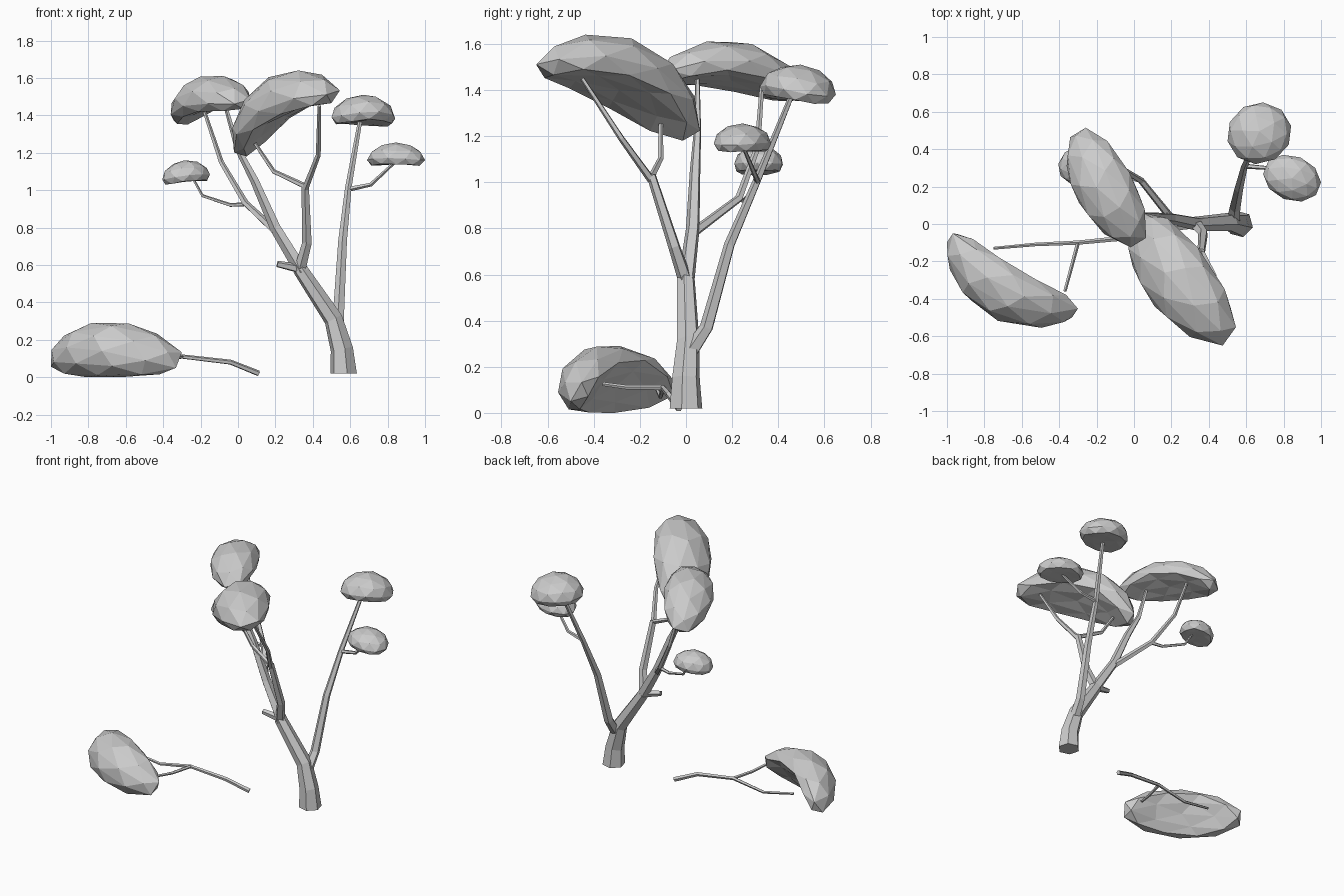
import bpy, bmesh, math
from mathutils import Vector, Matrix

cube = bpy.data.objects.get("Cube")
if cube:
    bpy.data.objects.remove(cube)

grey = bpy.data.materials.new("plain grey")
grey.use_nodes = True
COLOUR = (0.6, 0.6, 0.6, 1)
grey.diffuse_color = COLOUR
grey.node_tree.nodes["Principled BSDF"].inputs["Base Color"].default_value = COLOUR


def finish(name, bm):
    bmesh.ops.recalc_face_normals(bm, faces=bm.faces)
    mesh = bpy.data.meshes.new(name)
    bm.to_mesh(mesh)
    bm.free()
    mesh.materials.append(grey)
    bpy.context.collection.objects.link(bpy.data.objects.new(name, mesh))


def limb(name, points, start, end, sides=5):
    """Tapered low-poly tube through the points."""
    pts = [Vector(p) for p in points]
    bm = bmesh.new()
    rings = []
    direction = (pts[1] - pts[0]).normalized()
    side = direction.orthogonal().normalized()
    for i, p in enumerate(pts):
        ahead = pts[min(i + 1, len(pts) - 1)] - pts[max(i - 1, 0)]
        if name == "trunk" and i == 0:
            ahead = Vector((0, 0, 1))
        ahead.normalize()
        side = (side - ahead * side.dot(ahead)).normalized()
        up = ahead.cross(side)
        r = start + (end - start) * i / (len(pts) - 1)
        ring = []
        for k in range(sides):
            a = math.tau * k / sides
            ring.append(bm.verts.new(p + r * (math.cos(a) * side + math.sin(a) * up)))
        rings.append(ring)
    for a, b in zip(rings, rings[1:]):
        for k in range(sides):
            n = (k + 1) % sides
            bm.faces.new((a[k], a[n], b[n], b[k]))
    bm.faces.new(rings[0])
    bm.faces.new(rings[-1])
    finish(name, bm)


def canopy(name, low, high, along, up, size, bend):
    """Flat-bottomed faceted clump, arched along its length, fitted to a box."""
    w = Vector(up).normalized()
    u = Vector(along)
    u = (u - w * u.dot(w)).normalized()
    turn = Matrix((u, w.cross(u), w)).transposed()
    bm = bmesh.new()
    bmesh.ops.create_icosphere(bm, subdivisions=2, radius=1)
    for v in bm.verts:
        x, y, z = v.co
        z = z if z > 0 else max(z * 0.8, -0.4)
        v.co = turn @ Vector((x * size[0], y * size[1], z * size[2] - bend * x * x))
    for axis in range(3):
        values = [v.co[axis] for v in bm.verts]
        a, b = min(values), max(values)
        for v in bm.verts:
            t = (v.co[axis] - a) / (b - a)
            v.co[axis] = low[axis] + t * (high[axis] - low[axis])
    finish(name, bm)


# Trunk and main limbs
limb("trunk", [(.565, 0, .02), (.555, 0, .15), (.51, .01, .31), (.33, 0, .58)], .073, .04, 6)
limb("left_limb", [(.345, 0, .56), (.2, .03, .8), (.09, .04, 1.05), (0, .05, 1.22),
                   (-.07, .05, 1.46)], .038, .01)
limb("front_limb", [(.33, 0, .57), (.37, -.05, .72), (.36, -.15, 1.03)], .033, .021)
limb("back_limb", [(.53, .01, .25), (.54, .09, .37), (.56, .19, .73), (.59, .31, 1.01),
                   (.655, .46, 1.38)], .037, .012)
limb("broken_stub", [(.33, 0, .58), (.21, -.02, .605)], .026, .018)

# Thin branches reaching the clumps
limb("front_twig_outer", [(.36, -.15, 1.01), (.43, -.28, 1.19), (.435, -.45, 1.45)], .018, .01)
limb("front_twig_inner", [(.36, -.15, 1.02), (.19, -.11, 1.1), (.09, -.11, 1.25)], .016, .01)
limb("rear_left_branch", [(.2, .03, .78), (.04, .23, .93), (-.09, .31, 1.15),
                          (-.18, .33, 1.42)], .022, .01)
limb("rear_left_twig", [(.04, .23, .925), (-.04, .25, .92), (-.19, .3, .97),
                        (-.24, .32, 1.06)], .012, .007)
limb("back_twig", [(.59, .31, 1.005), (.71, .3, 1.03), (.84, .25, 1.15)], .014, .008)

# Fallen bough on the ground
limb("fallen_bough", [(.11, -.03, .02), (-.04, -.075, .08), (-.3, -.1, .11),
                      (-.53, -.11, .07), (-.75, -.13, .11)], .016, .008)
limb("fallen_twig", [(-.3, -.1, .11), (-.34, -.25, .11), (-.37, -.36, .125)], .011, .009)

# Leaf clumps
canopy("front_canopy", (-.03, -.65, 1.18), (.545, .06, 1.64),
       (.7, -.7, .35), (-.4, .12, .9), (.43, .19, .16), .11)
canopy("rear_left_canopy", (-.36, -.125, 1.35), (.065, .515, 1.61),
       (-.5, .85, -.05), (-.3, 0, .95), (.36, .165, .14), .08)
canopy("small_left_canopy", (-.405, .21, 1.03), (-.15, .42, 1.16),
       (1, .2, .1), (-.1, 0, 1), (.13, .1, .08), .01)
canopy("back_canopy", (.5, .32, 1.34), (.84, .65, 1.51),
       (1, .6, 0), (0, .1, 1), (.17, .16, .1), .02)
canopy("small_back_canopy", (.69, .12, 1.13), (1, .37, 1.255),
       (1, -.4, 0), (0, 0, 1), (.16, .12, .07), .01)
canopy("fallen_canopy", (-1, -.555, 0), (-.3, -.05, .29),
       (.84, -.54, 0), (-.42, -.68, .5), (.38, .165, .15), .11)
